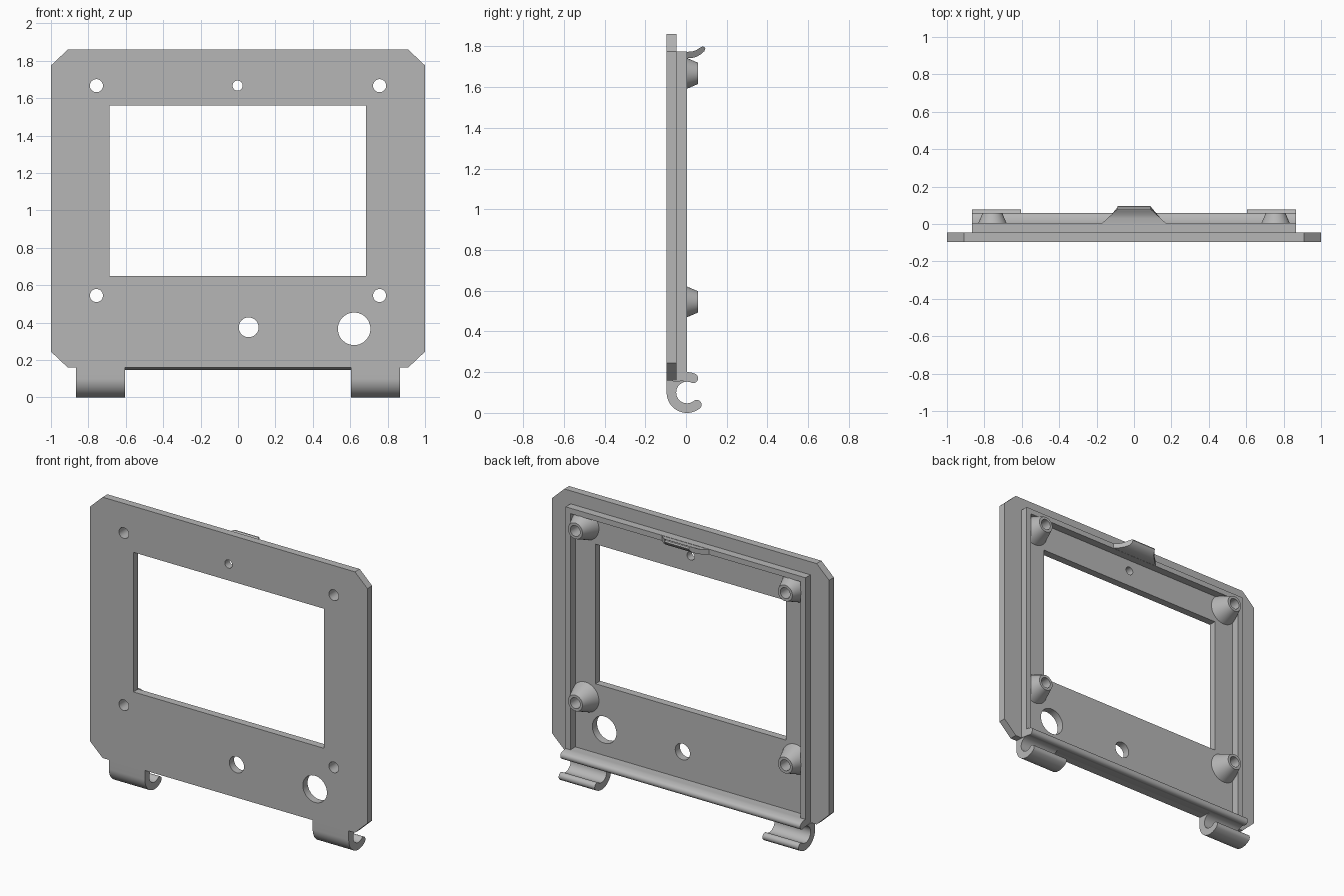
import bpy, bmesh, math

if "Cube" in bpy.data.objects:
    bpy.data.objects.remove(bpy.data.objects["Cube"])

grey = bpy.data.materials.new("light grey plastic")
grey.diffuse_color = (0.47, 0.47, 0.47, 1)
grey.use_nodes = True
grey.node_tree.nodes["Principled BSDF"].inputs["Base Color"].default_value = grey.diffuse_color

FRONT, MID, BACK = -0.095, -0.046, 0.005   # depth layers of plate and rim
HY, HZ, R_OUT, R_IN = 0.005, 0.10, 0.10, 0.053   # hinge hook centre and radii


def arc(cx, cy, r, a0, a1, n):
    return [(cx + r * math.cos(math.radians(a0 + (a1 - a0) * i / n)),
             cy + r * math.sin(math.radians(a0 + (a1 - a0) * i / n))) for i in range(n + 1)]


def smooth(ob):
    bpy.ops.object.select_all(action='DESELECT')
    ob.select_set(True)
    bpy.context.view_layer.objects.active = ob
    bpy.ops.object.shade_smooth_by_angle(angle=math.radians(30))


def sheet(name, loops, y0, y1):
    """Flat xz outline with holes, given thickness from y0 to y1."""
    cu = bpy.data.curves.new(name, 'CURVE')
    cu.dimensions, cu.fill_mode, cu.extrude = '2D', 'BOTH', (y1 - y0) / 2
    for pts in loops:
        sp = cu.splines.new('POLY')
        sp.points.add(len(pts) - 1)
        for p, (x, z) in zip(sp.points, pts):
            p.co = (x, z, 0, 1)
        sp.use_cyclic_u = True
    cu.materials.append(grey)
    ob = bpy.data.objects.new(name, cu)
    bpy.context.collection.objects.link(ob)
    ob.rotation_euler.x = math.pi / 2
    ob.location.y = (y0 + y1) / 2
    bpy.ops.object.select_all(action='DESELECT')
    ob.select_set(True)
    bpy.context.view_layer.objects.active = ob
    bpy.ops.object.convert(target='MESH')
    smooth(bpy.context.object)


def finish(name, bm):
    bmesh.ops.remove_doubles(bm, verts=bm.verts, dist=1e-5)
    bmesh.ops.recalc_face_normals(bm, faces=bm.faces)
    me = bpy.data.meshes.new(name)
    bm.to_mesh(me)
    bm.free()
    me.materials.append(grey)
    ob = bpy.data.objects.new(name, me)
    bpy.context.collection.objects.link(ob)
    smooth(ob)


def bar(name, profile, x0, x1):
    """yz profile run along x; x0 and x1 are functions of y."""
    bm = bmesh.new()
    a = [bm.verts.new((x0(y), y, z)) for y, z in profile]
    b = [bm.verts.new((x1(y), y, z)) for y, z in profile]
    bm.faces.new(a)
    bm.faces.new(b[::-1])
    for i in range(len(a)):
        j = (i + 1) % len(a)
        bm.faces.new((a[i], b[i], b[j], a[j]))
    finish(name, bm)


# front plate with clipped corners, window and round holes
outline = [(-0.91, 0.16), (0.91, 0.16), (1, 0.245), (1, 1.775),
           (0.91, 1.86), (-0.91, 1.86), (-1, 1.775), (-1, 0.245)]
window = [(-0.688, 0.65), (0.685, 0.65), (0.685, 1.56), (-0.688, 1.56)]
bosses = [(x, z) for x in (-0.757, 0.757) for z in (0.545, 1.667)]
holes = [(x, z, 0.035) for x, z in bosses]
holes += [(-0.002, 1.667, 0.027), (0.057, 0.375, 0.053), (0.621, 0.367, 0.087)]
sheet("front_plate", [outline, window] + [arc(x, z, r, 0, 352.5, 47) for x, z, r in holes],
      FRONT, MID)

# raised rim on the back, closed at the bottom by the lip
sheet("back_rim", [[(-0.865, 0.2), (-0.865, 1.775), (0.865, 1.775), (0.865, 0.2),
                    (0.83, 0.2), (0.83, 1.74), (-0.83, 1.74), (-0.83, 0.2)]], MID, BACK)

# tapered screw bosses
for x, z in bosses:
    bm = bmesh.new()
    n = 48
    section = [(0.097, MID), (0.052, 0.06), (0.035, 0.06), (0.035, MID)]
    rings = [[bm.verts.new((x + r * math.cos(2 * math.pi * i / n), y,
                            z + r * math.sin(2 * math.pi * i / n))) for i in range(n)]
             for r, y in section]
    for k in range(4):
        p, q = rings[k], rings[(k + 1) % 4]
        for i in range(n):
            j = (i + 1) % n
            bm.faces.new((p[i], p[j], q[j], q[i]))
    finish("screw_boss", bm)

# full-width curled lip along the bottom
r_mid, r_cap = (R_OUT + R_IN) / 2, (R_OUT - R_IN) / 2


def cap(angle, turn):
    t = math.radians(angle)
    return arc(HY + r_mid * math.cos(t), HZ + r_mid * math.sin(t), r_cap,
               angle, angle + turn, 12)[1:-1]


lip = ([(MID, 0.2)] + arc(HY, HZ, R_OUT, 90, 66, 8) + cap(66, -180)
       + arc(HY, HZ, R_IN, 66, 90, 8) + [(MID, 0.16)])
bar("bottom_lip", lip, lambda y: -0.865, lambda y: 0.865)

# two hinge hooks
hook = ([(FRONT, 0.16)] + arc(HY, HZ, R_OUT, 180, 309, 28) + cap(309, 180)
        + arc(HY, HZ, R_IN, 309, 90, 40))
for s in (-1, 1):
    bar("hinge_hook", hook, lambda y: s * 0.605, lambda y: s * 0.865)

# upturned latch tab at the top, tapering towards its tip
tab = [(BACK, 1.773), (0.03, 1.774), (0.05, 1.781), (0.068, 1.793), (0.08, 1.799),
       (0.09, 1.797), (0.095, 1.788), (0.09, 1.776), (0.072, 1.76), (0.05, 1.748),
       (0.03, 1.743), (BACK, 1.741)]


def half_width(y):
    return max(0.088, 0.17 - (y - BACK) * 1.1)


bar("latch_tab", tab, lambda y: -half_width(y), half_width)
